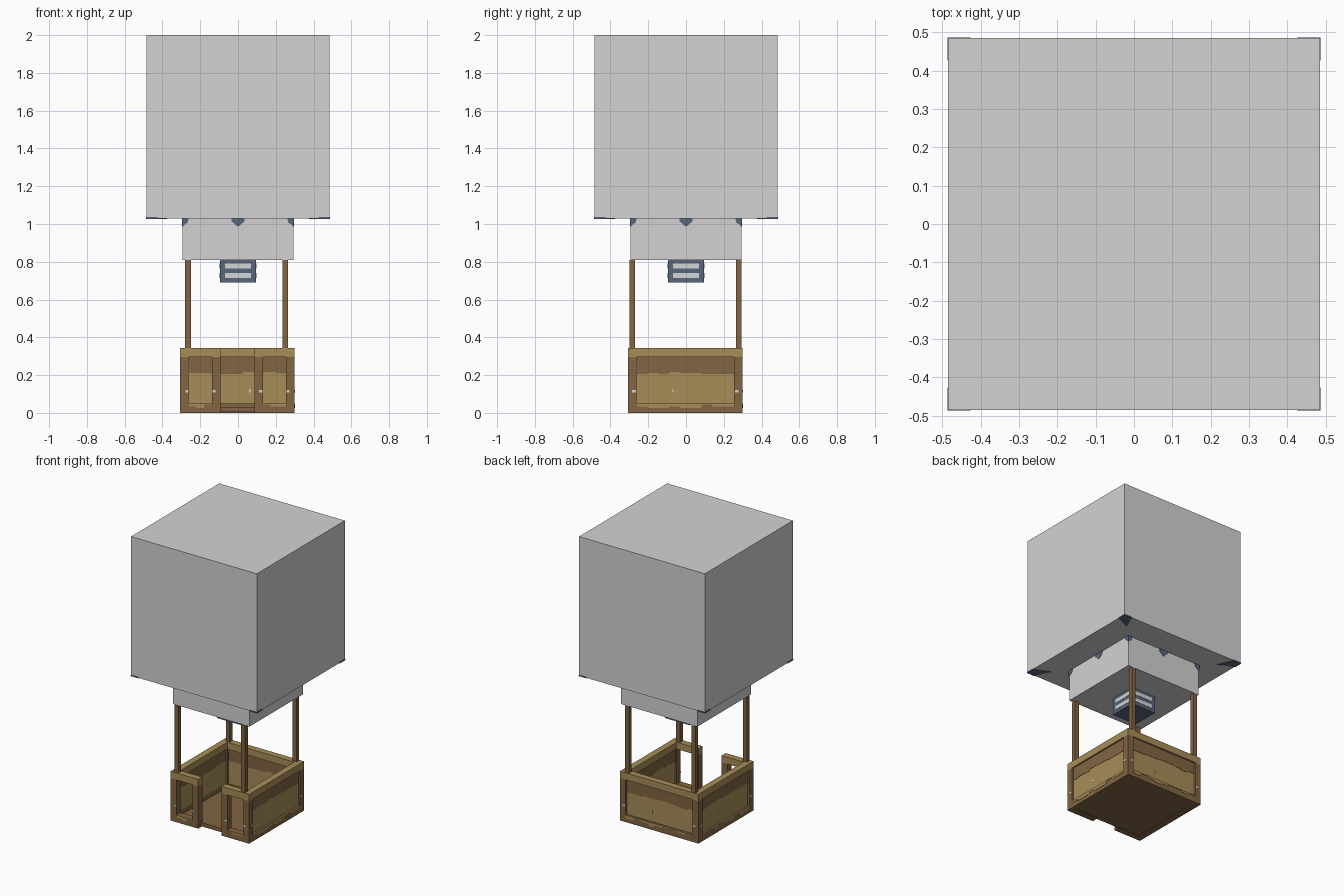
import bpy, bmesh, math, random
from mathutils import Matrix

random.seed(4)
if "Cube" in bpy.data.objects:
    bpy.data.objects.remove(bpy.data.objects["Cube"], do_unlink=True)


def material(name, r, g, b):
    m = bpy.data.materials.new(name)
    m.use_nodes = True
    m.diffuse_color = (r, g, b, 1)
    bsdf = next(n for n in m.node_tree.nodes if n.type == "BSDF_PRINCIPLED")
    bsdf.inputs["Base Color"].default_value = (r, g, b, 1)
    bsdf.inputs["Roughness"].default_value = 0.9
    return m


GREY = material("pale_grey", 0.65, 0.65, 0.65)
TAN = material("tan_wood", 0.39, 0.27, 0.10)
BROWN = material("brown_wood", 0.22, 0.13, 0.056)
SLATE = material("slate_metal", 0.10, 0.133, 0.205)
SILVER = material("silver_metal", 0.65, 0.67, 0.67)


def prism(name, pts, d0, d1, mat, turn=0, flat=False, shift=0.0):
    """Extrude a (u, z) outline from distance d0 to d1 outward, turned in quarter steps.
    With flat=True the outline is (x, y) and is extruded upward."""
    bm = bmesh.new()
    rings = []
    for d in (d0, d1):
        rings.append([bm.verts.new((u, v, d) if flat else (u, -d, v)) for u, v in pts])
    n = len(pts)
    bm.faces.new(rings[0])
    bm.faces.new(rings[1][::-1])
    for i in range(n):
        j = (i + 1) % n
        bm.faces.new((rings[0][i], rings[0][j], rings[1][j], rings[1][i]))
    bmesh.ops.recalc_face_normals(bm, faces=bm.faces)
    bm.transform(Matrix.Rotation(math.pi / 2 * turn, 4, "Z"))
    me = bpy.data.meshes.new(name)
    bm.to_mesh(me)
    bm.free()
    me.materials.append(mat)
    ob = bpy.data.objects.new(name, me)
    ob.location = (shift, shift, 0)
    bpy.context.scene.collection.objects.link(ob)
    return ob


def rect(u0, u1, z0, z1):
    return [(u0, z0), (u1, z0), (u1, z1), (u0, z1)]


def ragged(u0, u1, top, low, jitter, steps):
    """Outline with a straight top and a stepped lower edge."""
    pts = [(u1, top), (u0, top)]
    w = (u1 - u0) / steps
    for i in range(steps):
        z = low + random.choice((0, 0.5, 1)) * jitter
        # tiny slope keeps neighbouring corners distinct
        pts += [(u0 + i * w + 0.001, z), (u0 + (i + 1) * w - 0.001, z)]
    return pts


# Envelope, skirt and burner
prism("envelope", rect(-0.485, 0.485, 1.03, 2.0), -0.485, 0.485, GREY)
prism("skirt", rect(-0.294, 0.294, 0.81, 1.03), -0.294, 0.294, GREY)
prism("burner", rect(-0.095, 0.095, 0.69, 0.81), -0.095, 0.095, SLATE)

for turn in range(4):
    # Burner slots
    for z in (0.715, 0.765):
        prism("burner_slot", rect(-0.07, 0.07, z, z + 0.026), 0.09, 0.097, SILVER, turn)
    # Pointed metal tabs at the top of the skirt
    prism("skirt_tab", [(-0.035, 1.03), (-0.033, 1.013), (0, 0.985), (0.033, 1.013), (0.035, 1.03)],
          0.29, 0.297, SLATE, turn)
    for s in (-1, 1):
        prism("skirt_corner_tab", [(s * 0.297, 1.03), (s * 0.262, 1.03), (s * 0.265, 1.01),
                                   (s * 0.297, 0.985)], 0.29, 0.297, SLATE, turn)
    # Corner brackets under the envelope
    e = 0.487
    prism("envelope_corner", [(e, e), (e - 0.06, e), (e - 0.11, e - 0.11), (e, e - 0.06)],
          1.027, 1.036, SLATE, turn, flat=True)

# Basket dimensions
OUT, IN = 0.303, 0.258
TOP, RAIL, LOW = 0.343, 0.295, 0.05
SHIFT = -0.003


def part(name, u0, u1, z0, z1, mat, turn, d0=IN, d1=OUT):
    return prism(name, rect(u0, u1, z0, z1), d0, d1, mat, turn, shift=SHIFT)


def paint(name, outline, d, mat, turn):
    return prism(name, outline, d - 0.002, d + 0.002, mat, turn, shift=SHIFT)


# Floor, set back at the doorway
part("floor", -IN, IN, 0.004, 0.03, BROWN, 0, -0.27, 0.27)

# Corner stiles
for turn in range(4):
    part("corner_stile", -OUT, -IN, LOW, RAIL, BROWN, turn)

# Closed walls: right-hand, back and left-hand
for turn in (1, 2, 3):
    half = IN if turn == 2 else OUT
    part("top_rail", -half, half, RAIL, TOP, TAN, turn)
    part("bottom_rail", -half, half, 0, LOW, BROWN, turn)
    part("wall_panel", -IN, IN, LOW, RAIL, TAN, turn, 0.27, 0.29)
    # Weathered bands on both faces of the panel, and along the bottom rail
    paint("outer_band", ragged(-IN, IN, RAIL, 0.205, 0.012, 9), 0.29, BROWN, turn)
    paint("inner_band", ragged(-IN, IN, RAIL, 0.205, 0.012, 9), 0.27, BROWN, turn)
    paint("rail_band", ragged(-IN, IN, LOW, 0.026, 0.018, 9), OUT, TAN, turn)
    for u in (-0.272, 0.272):
        part("rivet", u - 0.01, u + 0.01, 0.109, 0.121, SILVER, turn, OUT - 0.004, OUT + 0.002)
    for d in (0.27, 0.29):
        part("panel_rivet", -0.068, -0.062, 0.107, 0.127, SILVER, turn, d - 0.003, d + 0.003)

# Front wall: two open window frames beside the doorway
for s in (-1, 1):
    def front(name, a, b, z0, z1, mat, d0=IN, d1=OUT):
        lo, hi = sorted((s * a, s * b))
        return part(name, lo, hi, z0, z1, mat, 0, d0, d1)

    front("front_top_rail", 0.09, IN, RAIL, TOP, TAN)
    front("front_bottom_rail", 0.09, IN, 0, LOW, BROWN)
    front("door_stile", 0.09, 0.135, LOW, RAIL, BROWN)
    lo, hi = sorted((s * 0.135, s * IN))
    paint("front_rail_band", ragged(lo, hi, LOW, 0.026, 0.018, 3), OUT, TAN, 0)
    for a in (0.115, 0.258):
        front("front_rivet", a, a + 0.018, 0.109, 0.121, SILVER, OUT - 0.004, OUT + 0.002)

# Four posts carrying the skirt
for x in (-0.265, 0.25):
    for y in (-0.285, 0.28):
        prism("post", rect(x - 0.015, x + 0.015, TOP - 0.02, 0.81), -y - 0.015, -y + 0.015, BROWN)
